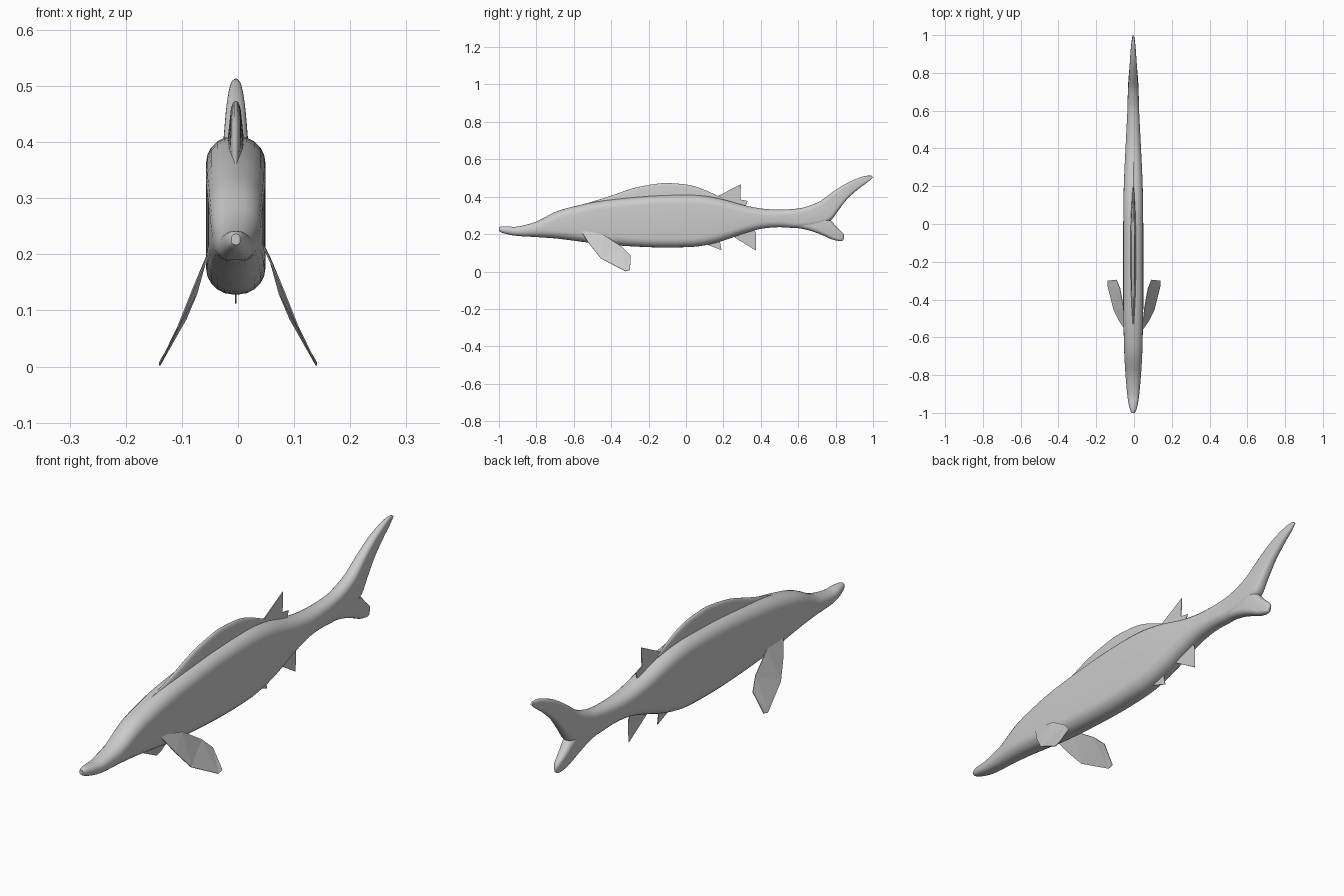
import bpy, bmesh, math
from mathutils import Vector

if "Cube" in bpy.data.objects:
    bpy.data.objects.remove(bpy.data.objects["Cube"])

grey = bpy.data.materials.new("fish grey")
grey.diffuse_color = (0.6, 0.6, 0.6, 1)
grey.use_nodes = True
grey.node_tree.nodes["Principled BSDF"].inputs["Base Color"].default_value = grey.diffuse_color
CX = -0.004  # centre plane of the body


def finish(name, bm, smooth=True):
    bmesh.ops.recalc_face_normals(bm, faces=bm.faces)
    mesh = bpy.data.meshes.new(name)
    bm.to_mesh(mesh)
    bm.free()
    ob = bpy.data.objects.new(name, mesh)
    bpy.context.collection.objects.link(ob)
    mesh.materials.append(grey)
    if smooth:
        bpy.ops.object.select_all(action='DESELECT')
        ob.select_set(True)
        bpy.context.view_layer.objects.active = ob
        bpy.ops.object.shade_smooth_by_angle(angle=math.radians(50))
    return ob


def refine(rows, steps):
    """Catmull-Rom interpolation of the section rows."""
    rows = [Vector(r) for r in rows]
    out = []
    for i in range(len(rows) - 1):
        a, b, c, d = (rows[max(i - 1, 0)], rows[i], rows[i + 1],
                      rows[min(i + 2, len(rows) - 1)])
        for k in range(steps):
            t = k / steps
            out.append(0.5 * (2 * b + (c - a) * t + (2 * a - 5 * b + 4 * c - d) * t * t
                              + (3 * b - a - 3 * c + d) * t ** 3))
    return out + [rows[-1]]


def loft(name, rows, steps=3, taper=1.0):
    """Rows: bottom y, bottom z, top y, top z, half width; rounded box sections."""
    bm = bmesh.new()
    rings = []
    for by, bz, ty, tz, w in refine(rows, steps):
        low, high = Vector((0, by, bz)), Vector((0, ty, tz))
        mid, up = (low + high) / 2, (high - low).normalized()
        h = (high - low).length / 2
        r = 0.9 * min(w, h)
        ring = []
        for q in range(4):
            sx, sz = (1, 1, -1, -1)[q], (-1, 1, 1, -1)[q]
            for k in range(6):
                a = math.radians(-90 + 90 * q + 18 * k)
                x = sx * (w - r) + r * math.cos(a)
                z = sz * (h - r) + r * math.sin(a)
                x *= 1 + (taper - 1) * (z / h + 1) / 2
                p = mid + up * z
                ring.append(bm.verts.new((CX + x, p.y, p.z)))
        rings.append(ring)
    for a, b in zip(rings, rings[1:]):
        for i in range(len(a)):
            j = (i + 1) % len(a)
            bm.faces.new((a[i], a[j], b[j], b[i]))
    bm.faces.new(rings[0])
    bm.faces.new(rings[-1])
    return finish(name, bm)


def sheet(name, points):
    bm = bmesh.new()
    bm.faces.new([bm.verts.new(p) for p in points])
    bmesh.ops.triangulate(bm, faces=bm.faces)
    ob = finish(name, bm, False)
    mod = ob.modifiers.new("thickness", 'SOLIDIFY')
    mod.thickness = 0.003
    mod.offset = 0
    return ob


# Body: upright sections (y, bottom, top, half width), then the tilted upper tail lobe
trunk = [(-1, .217, .236, .008), (-.985, .208, .241, .016), (-.95, .198, .241, .025),
         (-.9, .19, .240, .032), (-.8, .184, .267, .041), (-.7, .177, .318, .047),
         (-.6, .165, .348, .050), (-.45, .146, .378, .053), (-.2, .130, .404, .053),
         (0, .130, .410, .053), (.1, .140, .404, .052), (.2, .165, .385, .050),
         (.3, .200, .357, .046), (.4, .228, .337, .041), (.5, .237, .331, .036),
         (.6, .232, .337, .031)]
upper_lobe = [(.69, .243, .66, .352, .029), (.77, .27, .72, .378, .026),
              (.81, .32, .78, .422, .022), (.86, .385, .85, .467, .018),
              (.92, .44, .91, .495, .014), (.97, .477, .955, .510, .009),
              (1, .503, .99, .513, .004)]
loft("body", [(y, b, y, t, w) for y, b, t, w in trunk] + upper_lobe)

# Lower tail lobe
loft("lower_tail_lobe", [(.55, .24, .55, .31, .026), (.65, .222, .70, .315, .026),
                         (.72, .198, .768, .277, .024), (.78, .172, .805, .238, .019),
                         (.825, .163, .838, .207, .012), (.842, .168, .846, .188, .005)])

# Long dorsal ridge
loft("dorsal_fin", [(y, b, y, t, w) for y, b, t, w in [
    (-.58, .33, .352, .005), (-.5, .33, .374, .012), (-.4, .35, .405, .016),
    (-.28, .36, .446, .018), (-.15, .37, .470, .018), (-.08, .37, .472, .018),
    (.02, .37, .462, .017), (.1, .36, .436, .014), (.19, .35, .395, .008)]], taper=0.4)

# Small fins on the centre plane
small_fins = {
    "rear_dorsal_fin": [(.15, .37), (.16, .398), (.294, .467), (.29, .385), (.33, .377),
                        (.312, .335)],
    "front_anal_fin": [(.11, .165), (.117, .142), (.19, .114), (.178, .18)],
    "rear_anal_fin": [(.25, .205), (.257, .184), (.374, .112), (.365, .165),
                      (.375, .205), (.36, .23)],
}
for name, outline in small_fins.items():
    sheet(name, [(CX, y, z) for y, z in outline])

# Paired pectoral fins
pectoral = [(.042, -.565, .222), (.056, -.44, .195), (.074, -.34, .13), (.093, -.295, .085),
            (.139, -.300, .008), (.14, -.325, .002), (.107, -.455, .07), (.077, -.515, .145)]
for side, s in (("left", -1), ("right", 1)):
    sheet(side + "_pectoral_fin", [(s * x, y, z) for x, y, z in pectoral])
